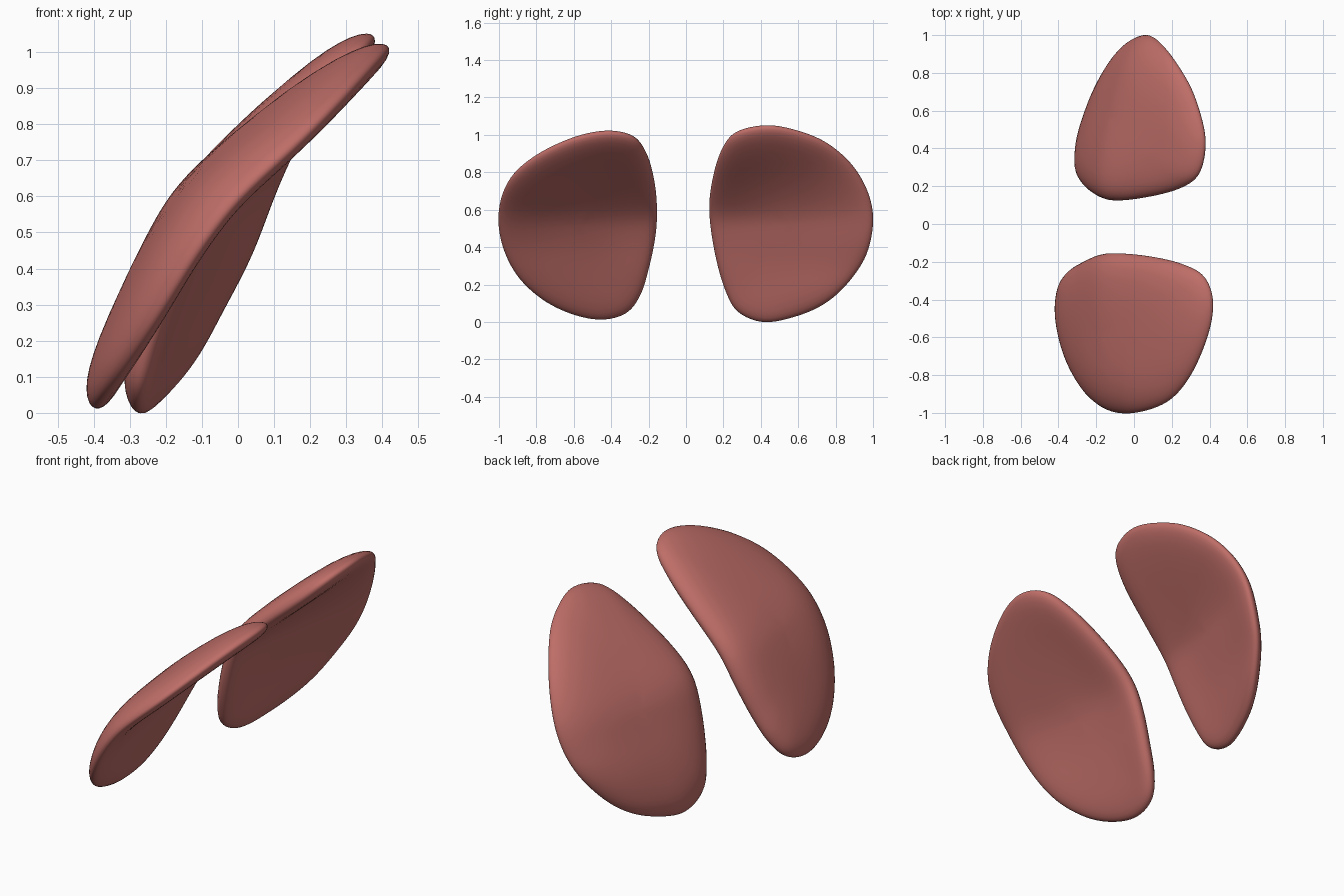
import bpy, bmesh, math
from mathutils import Vector

if "Cube" in bpy.data.objects:
    bpy.data.objects.remove(bpy.data.objects["Cube"])

mat = bpy.data.materials.new("muted red")
mat.diffuse_color = (0.52, 0.155, 0.138, 1)
mat.use_nodes = True
mat.node_tree.nodes["Principled BSDF"].inputs["Base Color"].default_value = mat.diffuse_color


def catmull(a, b, c, d, t):
    return 0.5 * (2 * b + (c - a) * t + (2 * a - 5 * b + 4 * c - d) * t * t
                  + (3 * b - a - 3 * c + d) * t ** 3)


def sample(values, z):
    # smooth x value at height z, samples every 0.15
    f = z / 0.15
    i = max(0, min(int(f), len(values) - 2))
    at = lambda k: values[k] if 0 <= k < len(values) else (
        2 * values[0] - values[1] if k < 0 else 2 * values[-1] - values[-2])
    return catmull(at(i - 1), at(i), at(i + 1), at(i + 2), f - i)


def profile(values, z):
    return sum(sample(values, z + d) for d in (-.05, -.025, 0, .025, .05)) / 5


def make_pad(name, outline, inner, outer, y_in, y_out, bulge, half):
    # closed smooth outline seen from the side (y, z)
    pts = [Vector((y, 0.53 + (z - 0.53) * 0.99)) for y, z in outline]
    n = len(pts)
    rim = [catmull(pts[i - 1], pts[i], pts[(i + 1) % n], pts[(i + 2) % n], s / 6)
           for i in range(n) for s in range(6)]
    centre = Vector(((y_in + y_out) / 2, 0.55))

    def base(y, z):
        t = (y - y_in) / (y_out - y_in)
        return profile(inner, z) * (1 - t) + profile(outer, z) * t

    def point(k, rho, side):
        p = centre.lerp(rim[k], rho)
        e = 0.02
        dy = (base(p.x + e, p.y) - base(p.x - e, p.y)) / (2 * e)
        dz = (base(p.x, p.y + e) - base(p.x, p.y - e)) / (2 * e)
        nrm = Vector((-1, dy, dz)).normalized()
        # blunt edge on the inner side, thinner towards the outer side
        t = (rim[k].x - y_in) / (y_out - y_in)
        th = half * math.sqrt(max(0, 1 - rho ** (9 - 4 * t)))
        x = base(p.x, p.y) - bulge * (1 - rho ** 3)
        return Vector((x, p.x, p.y)) + nrm * th * side

    bm = bmesh.new()
    rhos = [0.1, 0.2, 0.3, 0.4, 0.5, 0.6, 0.7, 0.78, 0.85, 0.9, 0.94, 0.97, 0.99, 0.998]
    m = len(rim)
    # rings run from the upper centre over the rim to the lower centre
    seq = [(r, 1) for r in rhos] + [(1, 0)] + [(r, -1) for r in reversed(rhos)]
    rings = [[bm.verts.new(point(k, r, s)) for k in range(m)] for r, s in seq]
    for a, b in zip(rings, rings[1:]):
        for k in range(m):
            j = (k + 1) % m
            bm.faces.new((a[k], a[j], b[j], b[k]))
    for ring, side in ((rings[0], 1), (rings[-1], -1)):
        c = bm.verts.new(point(0, 0, side))
        for k in range(m):
            bm.faces.new((c, ring[k], ring[(k + 1) % m]))
    bmesh.ops.recalc_face_normals(bm, faces=bm.faces)
    for f in bm.faces:
        f.smooth = True
    me = bpy.data.meshes.new(name)
    bm.to_mesh(me)
    bm.free()
    me.materials.append(mat)
    ob = bpy.data.objects.new(name, me)
    bpy.context.collection.objects.link(ob)


# front pad: rounder, wider
make_pad("front_pad",
         [(-.155, .6), (-.17, .76), (-.21, .9), (-.28, .99), (-.42, 1.02), (-.6, .985),
          (-.8, .89), (-.94, .765), (-1, .6), (-.985, .42), (-.905, .25), (-.77, .12),
          (-.61, .04), (-.45, .01), (-.32, .045), (-.245, .14), (-.2, .28), (-.165, .45)],
         [-.41, -.33, -.255, -.185, -.10, .06, .245, .45],
         [-.41, -.30, -.205, -.115, 0, .17, .335, .48],
         -.155, -1.0, .05, .058)

# back pad: twisted so its outer edge is narrower from above
make_pad("back_pad",
         [(.125, .6), (.145, .78), (.195, .93), (.27, 1.015), (.42, 1.05), (.57, 1.03),
          (.74, .965), (.88, .85), (.97, .7), (1, .54), (.965, .36), (.87, .21),
          (.75, .1), (.6, .03), (.42, -.005), (.28, .05), (.21, .17), (.155, .37)],
         [-.325, -.285, -.23, -.175, -.105, .045, .225, .39],
         [-.18, -.09, -.035, .03, .085, .155, .24, .36],
         .13, 1.0, .05, .058)
